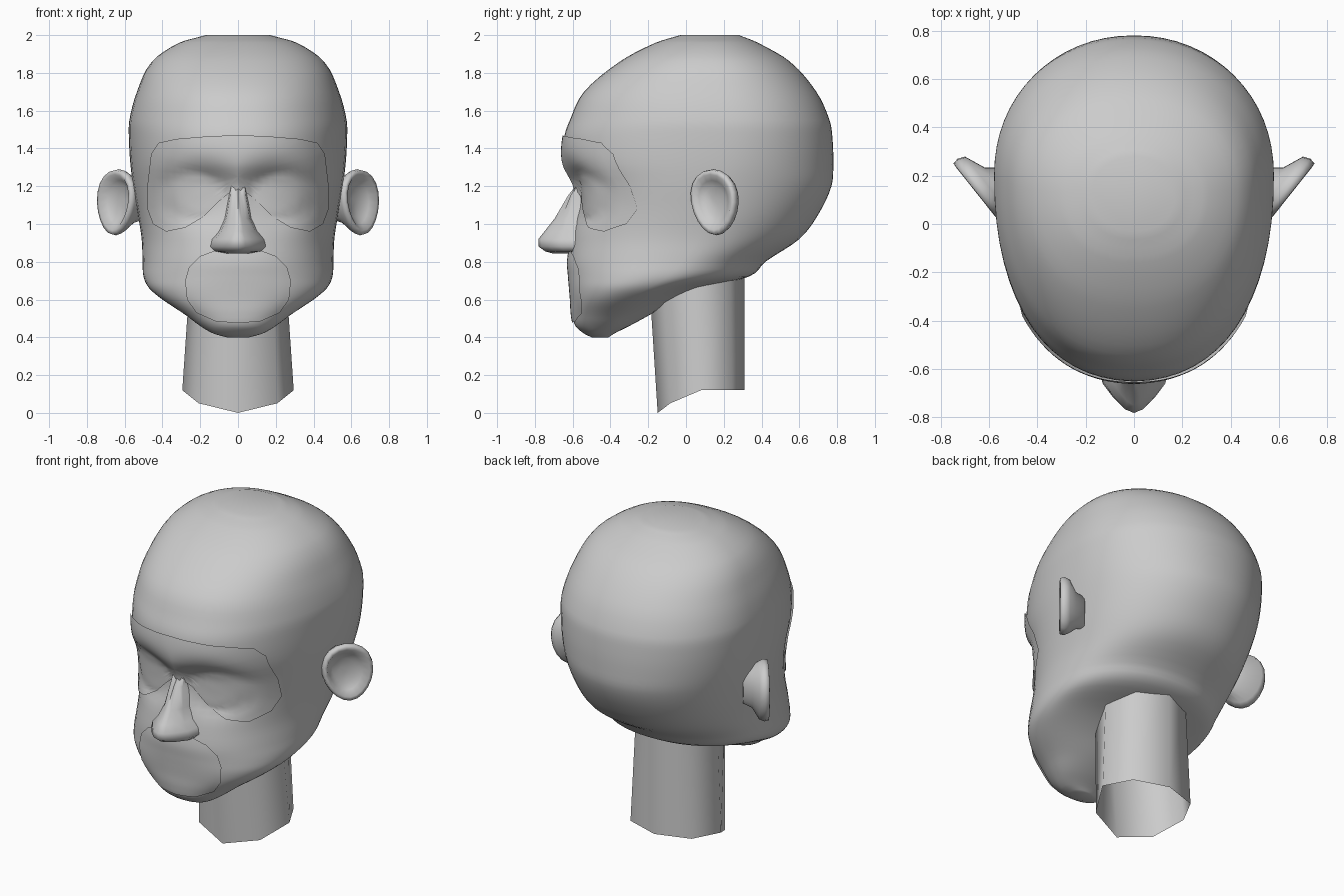
import bpy, bmesh, math
from mathutils import Vector

cube = bpy.data.objects.get("Cube")
if cube:
    bpy.data.objects.remove(cube, do_unlink=True)

grey = bpy.data.materials.new("plain_grey")
grey.use_nodes = True
grey.diffuse_color = (0.6, 0.6, 0.6, 1)
grey.node_tree.nodes["Principled BSDF"].inputs["Base Color"].default_value = grey.diffuse_color


def loft(name, rings, cap_first=False, cap_last=False, mirrored=False, sharp=60, sheet=False):
    """Skin a list of closed rings with quads and shade the result smooth."""
    bm = bmesh.new()
    loops = [[bm.verts.new(p) for p in ring] for ring in rings]
    count = len(loops[0])
    for a, b in zip(loops, loops[1:]):
        for i in range(count):
            j = (i + 1) % count
            bm.faces.new((a[i], a[j], b[j], b[i]))
    if cap_first:
        bm.faces.new(loops[0])
    if cap_last:
        bm.faces.new(loops[-1])
    bmesh.ops.remove_doubles(bm, verts=bm.verts, dist=0.0005)
    bmesh.ops.recalc_face_normals(bm, faces=bm.faces)
    if sheet and sum(f.normal.y * f.calc_area() for f in bm.faces) > 0:
        bmesh.ops.reverse_faces(bm, faces=bm.faces)
    mesh = bpy.data.meshes.new(name)
    bm.to_mesh(mesh)
    bm.free()
    mesh.materials.append(grey)
    obj = bpy.data.objects.new(name, mesh)
    bpy.context.collection.objects.link(obj)
    if mirrored:
        obj.modifiers.new("Mirror", "MIRROR").use_mirror_merge = False
    bpy.ops.object.select_all(action="DESELECT")
    obj.select_set(True)
    bpy.context.view_layer.objects.active = obj
    bpy.ops.object.shade_smooth_by_angle(angle=math.radians(sharp))
    return obj


# Head sections: height, half width, front, back, depth of the widest point
SECTIONS = [
    (.40, .06, -.50, -.41, -.45), (.42, .13, -.54, -.38, -.46),
    (.46, .20, -.585, -.30, -.42), (.52, .28, -.60, -.19, -.38),
    (.60, .40, -.605, -.06, -.30), (.66, .47, -.61, .08, -.20),
    (.72, .50, -.615, .33, -.10), (.80, .505, -.62, .42, -.02),
    (.92, .51, -.605, .60, .06), (1.05, .53, -.60, .70, .12),
    (1.2, .555, -.61, .77, .15), (1.32, .57, -.65, .78, .18),
    (1.46, .578, -.645, .775, .2), (1.55, .575, -.615, .76, .2),
    (1.7, .535, -.54, .69, .18), (1.86, .455, -.35, .55, .15),
    (1.96, .31, -.16, .38, .13), (2.0, .17, -.03, .28, .13)]
FRONT_POWER, BACK_POWER = 2.25, 2.1


def slope(i, k):
    a, b = SECTIONS[max(i - 1, 0)], SECTIONS[min(i + 1, len(SECTIONS) - 1)]
    return (b[k] - a[k]) / (b[0] - a[0])


def section(z):
    """Half width, front, back and widest depth of the head at height z."""
    i = 0
    while i < len(SECTIONS) - 2 and z > SECTIONS[i + 1][0]:
        i += 1
    a, b = SECTIONS[i], SECTIONS[i + 1]
    h = b[0] - a[0]
    t = (z - a[0]) / h
    s = t * t * (3 - 2 * t)
    return [a[k] * (1 - s) + b[k] * s
            + h * t * (1 - t) * ((1 - t) * slope(i, k) - t * slope(i + 1, k))
            for k in range(1, 5)]


def socket(x, z):
    """Recess of the eye sockets, with the closed eye bulging inside."""
    x = abs(x)
    r = ((x - .2) / .18) ** 2 + ((z - 1.16) / .15) ** 2
    eye = max(0, 1 - ((x - .235) / .16) ** 2 - ((z - 1.15) / .12) ** 2)
    return .085 * math.exp(-r ** 1.2) - .045 * eye


def face_depth(x, z):
    w, front, _, mid = section(z)
    t = min(abs(x) / w, 1)
    return mid + (front - mid) * (1 - t ** FRONT_POWER) ** (1 / FRONT_POWER) + socket(x, z)


def head_ring(z, segments=64):
    w, front, back, mid = section(z)
    ring = []
    for i in range(segments):
        a = math.tau * i / segments
        s, c = math.sin(a), math.cos(a)
        power = FRONT_POWER if c > 0 else BACK_POWER
        x = w * math.copysign(abs(s) ** (2 / power), s)
        reach = abs(c) ** (2 / power)
        if c > 0:
            y = mid + (front - mid) * reach + socket(x, z)
        else:
            y = mid + (back - mid) * reach
        ring.append((x, y, z))
    return ring


# Head
STEPS = 4
heights = [a[0] + (b[0] - a[0]) * k / STEPS
           for a, b in zip(SECTIONS, SECTIONS[1:]) for k in range(STEPS)] + [2.0]
loft("head", [head_ring(z) for z in heights], True, True)


# Face panels: sheets that follow the face just above its surface
def face_panel(name, half, centre_z, lift=.01, layers=14, fine=4):
    outline = half + [(-x, z) for x, z in half[-2:0:-1]]
    points = []
    for (x1, z1), (x2, z2) in zip(outline, outline[1:] + outline[:1]):
        for k in range(fine):
            t = k / fine
            points.append((x1 + (x2 - x1) * t, z1 + (z2 - z1) * t))
    rings = []
    for n in range(layers + 1):
        s = max(n / layers, .005)
        ring = []
        for x, z in points:
            px, pz = x * s, centre_z + (z - centre_z) * s
            # Lift more where the face turns to the side
            ring.append((px, face_depth(px, pz) - lift * (1 + 4 * px * px), pz))
        rings.append(ring)
    loft(name, rings, cap_first=True, sheet=True)


face_panel("eye_mask", [(0, 1.47), (.15, 1.465), (.33, 1.45), (.42, 1.43), (.46, 1.37),
                        (.48, 1.2), (.48, 1.08), (.45, 1.0), (.38, .96), (.28, .98),
                        (.18, 1.04), (.1, 1.12), (.04, 1.17), (0, 1.17)], 1.25)
face_panel("mouth_panel", [(0, .86), (.12, .86), (.2, .83), (.26, .77), (.28, .7),
                           (.27, .6), (.22, .53), (.12, .485), (0, .475)], .67)

# Nose: height, ridge depth, half width
NOSE = [(1.22, -.57, .035), (1.15, -.625, .042), (1.03, -.695, .062), (.96, -.75, .09),
        (.92, -.782, .12), (.88, -.78, .13), (.855, -.745, .11), (.845, -.71, .06)]
nose_rings = []
for z, tip, w in NOSE:
    wing = -.58 + (tip + .58) * .4
    half = [(.3 * w, tip + .015), (.65 * w, (tip + wing) / 2), (w, wing), (1.3 * w, -.5)]
    ring = [(0, tip)] + half + [(-x, y) for x, y in reversed(half)]
    nose_rings.append([(x, y, z) for x, y in ring])
loft("nose", nose_rings, True, True)

# Ears: rings stacked along the tilted ear normal, from the root to the bowl
along, out = Vector((.62, .78, 0)), Vector((.78, -.62, 0))
centre = Vector((.65, .145, 1.115))
EAR = [(.55, -.13, -.07), (.65, -.08, -.045), (.92, -.045, 0), (1, -.015, 0), (.97, .01, 0),
       (.84, .012, 0), (.66, -.015, -.01), (.45, -.035, -.015), (.1, -.04, -.02)]
ear_rings = []
for scale, lift, shift in EAR:
    ring = []
    for i in range(20):
        a = math.tau * i / 20
        u, v = math.cos(a), math.sin(a)
        width = .148 * (1 + .15 * v) * scale
        ring.append(centre + along * (u * width + shift - .012 * v) + out * lift
                    + Vector((0, 0, v * .175 * scale)))
    ear_rings.append(ring)
loft("ears", ear_rings, True, True, mirrored=True, sharp=80)

# Neck: open eight-sided tube with a slanted lower rim
top, bottom = [], []
for i in range(8):
    a = math.tau * i / 8
    s, c = math.sin(a), math.cos(a)
    rim = .12 - .12 * max(c, 0) ** 1.6
    bottom.append((.295 * s, .08 - .23 * c, rim))
    top.append((.25 * s, .055 - .255 * c, .78))
loft("neck", [bottom, top])
